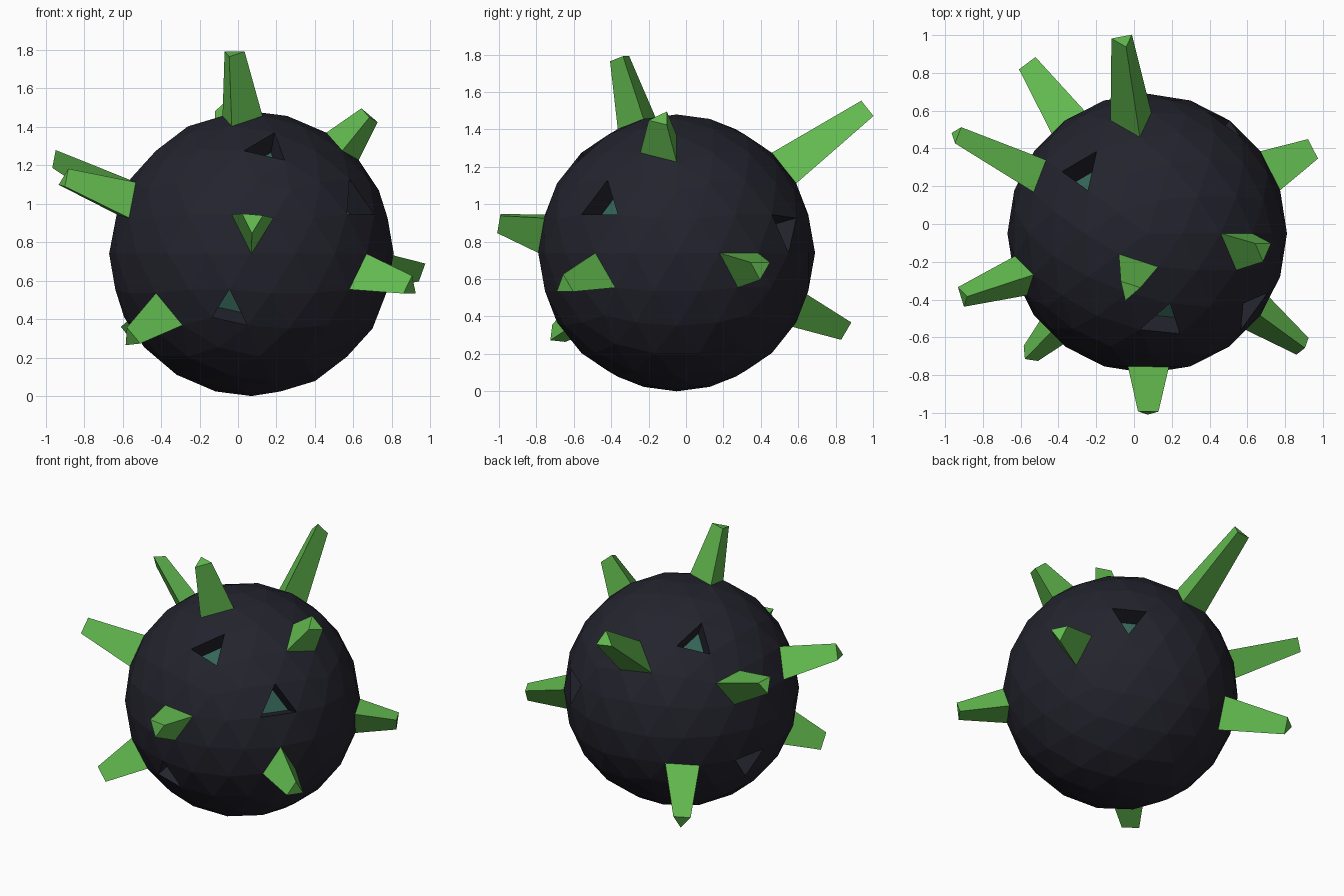
import bpy, bmesh
from mathutils import Vector, Matrix

if "Cube" in bpy.data.objects:
    bpy.data.objects.remove(bpy.data.objects["Cube"])

CENTRE = Vector((0.07, -0.05, 0.74))
RADIUS = 0.74

# Spike tip positions relative to the ball centre
SPIKES = [(-0.09, -0.31, 1.04), (-0.13, 1.01, 0.78), (0.61, -0.08, 0.72),
          (-0.97, -0.33, 0.40), (-1.02, 0.53, 0.48), (-0.63, 0.89, -0.41),
          (-0.63, -0.65, -0.43), (0.0, -0.95, 0.16), (0.83, -0.60, -0.16),
          (0.88, 0.44, -0.07)]
# Directions of the sunken pits
PITS = [(0.08, -0.46, 0.56), (-0.11, -0.67, -0.28), (0.56, -0.40, 0.31),
        (-0.35, 0.33, 0.56), (0.45, 0.57, 0.13), (-0.66, 0.22, -0.25)]


def material(name, colour):
    m = bpy.data.materials.new(name)
    m.diffuse_color = (*colour, 1)
    m.use_nodes = True
    m.node_tree.nodes["Principled BSDF"].inputs["Base Color"].default_value = m.diffuse_color
    return m


bm = bmesh.new()
bmesh.ops.create_icosphere(bm, subdivisions=3, radius=RADIUS)


def nearest_face(direction):
    d = Vector(direction).normalized()
    return max(bm.faces, key=lambda f: f.calc_center_median().normalized().dot(d))


def extrude(face, height, scale, side_mat, cap_mat):
    """Push a face along its normal, taper it and colour walls and cap."""
    normal = face.normal.copy()
    cap = bmesh.ops.extrude_discrete_faces(bm, faces=[face])["faces"][0]
    mid = cap.calc_center_median()
    for v in cap.verts:
        v.co = mid + (v.co - mid) * scale + normal * height
    for e in cap.edges:
        for f in e.link_faces:
            f.material_index = side_mat
    cap.material_index = cap_mat


# Pick all faces on the plain ball first, then pull spikes and push pits
bm.normal_update()
spike_faces = [(nearest_face(t), Vector(t).length) for t in SPIKES]
pit_faces = [nearest_face(d) for d in PITS]
for face, reach in spike_faces:
    extrude(face, reach - face.calc_center_median().length, 0.5, 1, 1)
for face in pit_faces:
    extrude(face, -0.12, 0.85, 0, 2)

bmesh.ops.recalc_face_normals(bm, faces=bm.faces)
bmesh.ops.translate(bm, verts=bm.verts, vec=CENTRE)
mesh = bpy.data.meshes.new("spiked_ball")
bm.to_mesh(mesh)
bm.free()

for m in (material("dark shell", (0.017, 0.017, 0.027)),
          material("green spike", (0.125, 0.50, 0.08)),
          material("teal pit floor", (0.035, 0.13, 0.095))):
    mesh.materials.append(m)
ball = bpy.data.objects.new("spiked_ball", mesh)
bpy.context.collection.objects.link(ball)
